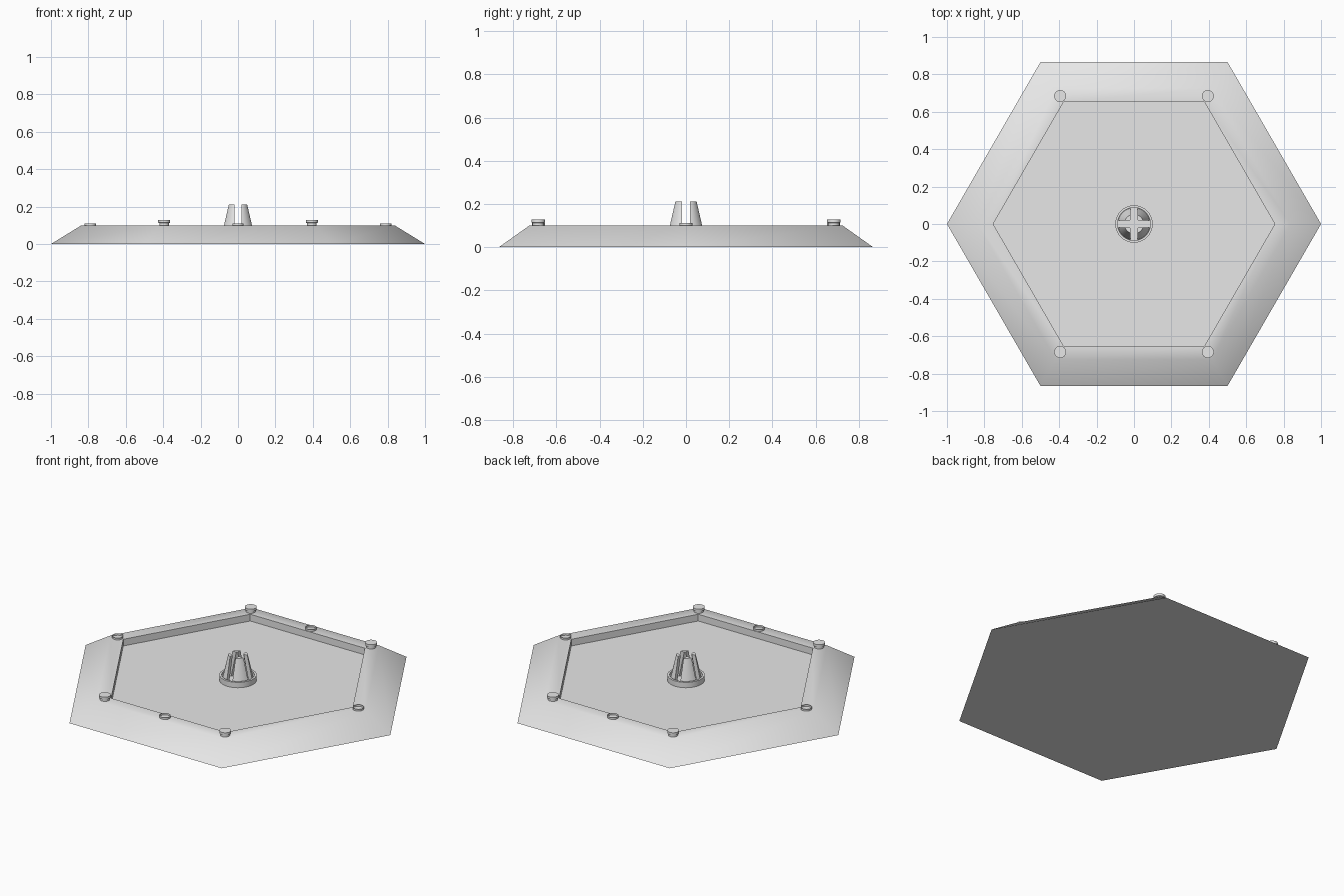
import bpy, bmesh, math

if "Cube" in bpy.data.objects:
    bpy.data.objects.remove(bpy.data.objects["Cube"])

GREY = bpy.data.materials.new("light_grey")
GREY.diffuse_color = (0.8, 0.8, 0.8, 1)
GREY.use_nodes = True
GREY.node_tree.nodes["Principled BSDF"].inputs["Base Color"].default_value = GREY.diffuse_color


def finish(bm, name, angle):
    bmesh.ops.recalc_face_normals(bm, faces=bm.faces)
    mesh = bpy.data.meshes.new(name)
    bm.to_mesh(mesh)
    bm.free()
    mesh.materials.append(GREY)
    ob = bpy.data.objects.new(name, mesh)
    bpy.context.collection.objects.link(ob)
    bpy.ops.object.select_all(action='DESELECT')
    ob.select_set(True)
    bpy.context.view_layer.objects.active = ob
    bpy.ops.object.shade_smooth_by_angle(angle=math.radians(angle))
    return ob


def lathe(name, profile, sides, at=(0, 0), caps=False, closed=False, angle=30):
    """Sweep (radius, z) points around a vertical axis."""
    bm = bmesh.new()
    rings = []
    for r, z in profile:
        rings.append([bm.verts.new((at[0] + r * math.cos(2 * math.pi * i / sides),
                                    at[1] + r * math.sin(2 * math.pi * i / sides), z))
                      for i in range(sides)])
    pairs = list(zip(rings, rings[1:]))
    if closed:
        pairs.append((rings[-1], rings[0]))
    for a, b in pairs:
        for i in range(sides):
            j = (i + 1) % sides
            bm.faces.new((a[i], a[j], b[j], b[i]))
    if caps:
        bm.faces.new(rings[0])
        bm.faces.new(rings[-1])
    return finish(bm, name, angle)


# Hexagonal base: sloped sides, flat rim, sunken floor
lathe("hex_base", [(1, 0), (0.837, 0.1), (0.753, 0.1), (0.753, 0.06)], 6,
      caps=True, angle=40)

# Collar around the central clip
lathe("clip_collar", [(0.1, 0.06), (0.1, 0.092), (0.088, 0.092), (0.088, 0.06)],
      32, closed=True)

# Four tapered prongs, separated by slots along both axes
HALF_SLOT = 0.018


def prong(quarter):
    bm = bmesh.new()
    steps = 8
    levels = []
    for outer, inner, z in ((0.086, 0.06, 0.06), (0.052, 0.03, 0.212)):
        loop = []
        for r, order in ((outer, range(steps + 1)), (inner, range(steps, -1, -1))):
            start = math.asin(HALF_SLOT / r)
            sweep = math.pi / 2 - 2 * start
            for i in order:
                a = start + sweep * i / steps + quarter * math.pi / 2
                loop.append(bm.verts.new((r * math.cos(a), r * math.sin(a), z)))
        levels.append(loop)
    low, high = levels
    n = len(low)
    for i in range(n):
        j = (i + 1) % n
        bm.faces.new((low[i], low[j], high[j], high[i]))
    # Top and bottom as strips between the outer and inner arcs
    for loop in levels:
        for i in range(steps):
            bm.faces.new((loop[i], loop[i + 1], loop[n - 2 - i], loop[n - 1 - i]))
    finish(bm, f"clip_prong_{quarter + 1}", 30)


for q in range(4):
    prong(q)

# Capped studs on the four front and back corners
for i, deg in enumerate((60, 120, 240, 300)):
    a = math.radians(deg)
    lathe(f"stud_{i + 1}",
          [(0.026, 0.098), (0.026, 0.112), (0.032, 0.114), (0.032, 0.128)],
          24, at=(0.79 * math.cos(a), 0.79 * math.sin(a)), caps=True)

# Low open sockets on the side corners and the front and back edges
for i, at in enumerate(((0.79, 0), (-0.79, 0), (0, 0.684), (0, -0.684))):
    lathe(f"socket_{i + 1}", [(0.03, 0.1), (0.03, 0.111)], 24, at=at)
